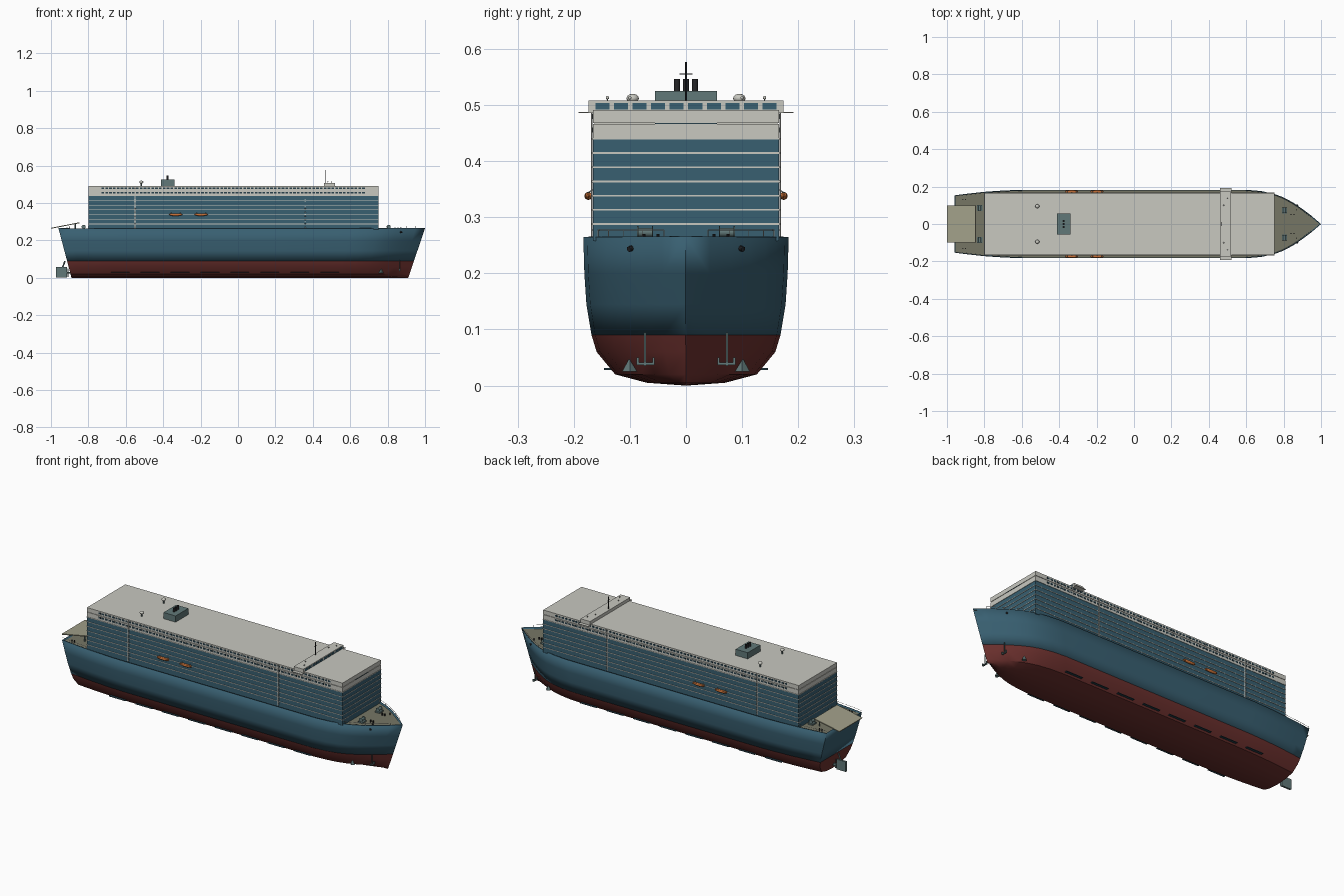
import bpy, bmesh, math
from mathutils import Matrix, Vector

if "Cube" in bpy.data.objects:
    bpy.data.objects.remove(bpy.data.objects["Cube"])


def material(name, rgb):
    m = bpy.data.materials.new(name)
    m.diffuse_color = (*rgb, 1)
    m.use_nodes = True
    m.node_tree.nodes["Principled BSDF"].inputs["Base Color"].default_value = m.diffuse_color
    return m


BLUE = material("hull_blue", (0.04, 0.115, 0.165))
RED = material("bottom_red", (0.15, 0.03, 0.027))
WHITE = material("off_white", (0.58, 0.58, 0.53))
DECK = material("deck_olive", (0.18, 0.18, 0.13))
RAMP = material("ramp_beige", (0.36, 0.35, 0.25))
GREY = material("machinery_grey", (0.12, 0.19, 0.19))
ORANGE = material("boat_orange", (0.6, 0.17, 0.04))
DARK = material("window_dark", (0.02, 0.05, 0.07))
BLACK = material("black", (0.02, 0.02, 0.022))


def finish(name, bm, mat, smooth=False):
    bmesh.ops.recalc_face_normals(bm, faces=bm.faces)
    me = bpy.data.meshes.new(name)
    bm.to_mesh(me)
    bm.free()
    ob = bpy.data.objects.new(name, me)
    bpy.context.collection.objects.link(ob)
    me.materials.append(mat)
    if smooth:
        bpy.ops.object.select_all(action='DESELECT')
        ob.select_set(True)
        bpy.context.view_layer.objects.active = ob
        bpy.ops.object.shade_smooth_by_angle(angle=math.radians(32))
    return ob


def boxes(name, spans, mat):
    """Several boxes in one object, each (x0, x1, y0, y1, z0, z1)."""
    bm = bmesh.new()
    for x0, x1, y0, y1, z0, z1 in spans:
        mt = Matrix.Translation(((x0 + x1) / 2, (y0 + y1) / 2, (z0 + z1) / 2))
        bmesh.ops.create_cube(bm, size=1, matrix=mt @ Matrix.Diagonal((x1 - x0, y1 - y0, z1 - z0, 1)))
    return finish(name, bm, mat)


def both(spans):
    return spans + [(a, b, -d, -c, e, f) for a, b, c, d, e, f in spans]


def rods(name, segs, mat, sides=10):
    """Cylinders between pairs of points, each (p, q, radius)."""
    bm = bmesh.new()
    for p, q, r in segs:
        p, q = Vector(p), Vector(q)
        rot = (q - p).to_track_quat('Z', 'Y').to_matrix().to_4x4()
        bmesh.ops.create_cone(bm, cap_ends=True, segments=sides, radius1=r, radius2=r,
                              depth=(q - p).length, matrix=Matrix.Translation((p + q) / 2) @ rot)
    return finish(name, bm, mat, True)


def balls(name, items, mat):
    bm = bmesh.new()
    for pos, size in items:
        bmesh.ops.create_uvsphere(bm, u_segments=16, v_segments=10, radius=1,
                                  matrix=Matrix.Translation(pos) @ Matrix.Diagonal((*size, 1)))
    return finish(name, bm, mat, True)


# Hull: deck outline (x, half width) and section (height, width factor)
TOP = 0.265
OUTLINE = [(-0.96, .153), (-.9, .161), (-.8, .172), (-.7, .179), (-.6, .183), (-.2, .183), (.2, .183),
           (.6, .183), (.68, .176), (.75, .161), (.8, .142), (.85, .115), (.9, .081), (.95, .043), (1, .0005)]
SECTION = [(0, 0), (.005, .38), (.02, .69), (.06, .87), (.09, .92), (.145, .97), (.2, .99), (TOP, 1)]


def hull_point(st, z, f, side):
    t = (st[0] + .96) / 1.96
    a, b = -.89 - .07 * z / TOP, .91 + .09 * z / TOP
    return (a + (b - a) * t, side * st[1] * f, z)


def loft(name, levels, mat, thick=0):
    bm = bmesh.new()
    for side in (1, -1):
        grid = [[bm.verts.new(hull_point(s, z, f, side)) for z, f in levels] for s in OUTLINE]
        for r, q in zip(grid, grid[1:]):
            for i in range(len(levels) - 1):
                bm.faces.new((r[i], r[i + 1], q[i + 1], q[i]))
    # flat transom
    tr = [[bm.verts.new(hull_point(OUTLINE[0], z, f, s)) for s in (1, -1)] for z, f in levels]
    for r, q in zip(tr, tr[1:]):
        bm.faces.new((r[0], r[1], q[1], q[0]))
    bmesh.ops.remove_doubles(bm, verts=bm.verts, dist=.0012)
    ob = finish(name, bm, mat, True)
    if thick:
        mod = ob.modifiers.new("plate", 'SOLIDIFY')
        mod.thickness = thick
    return ob


loft("hull_bottom", SECTION[:5], RED)
loft("hull_topsides", SECTION[4:], BLUE, .005)
bm = bmesh.new()
rim = [hull_point(s, .257, 1, 1) for s in OUTLINE]
bm.faces.new([bm.verts.new((x, y * .975, z)) for x, y, z in rim] +
             [bm.verts.new((x, -y * .975, z)) for x, y, z in rim[::-1]])
finish("main_deck", bm, DECK)

# Superstructure: blue tiers, pale ledges, two white top tiers
X0, X1, W = -.8, .75, .166
Z = [.258] + [.288 + .0253 * i for i in range(7)]
boxes("cabin_tiers", [(X0, X1, -W, W, a, b) for a, b in zip(Z, Z[1:])], BLUE)
boxes("tier_ledges", [(X0 - .002, X1 + .002, -W - .002, W + .002, z - .0015, z + .0015) for z in Z[1:]], WHITE)
boxes("upper_tiers", [(X0, X1, -W, W, .441, .466), (X0, X1, -W, W, .468, .491),
                      (X0 + .003, X1 - .003, -W + .003, W - .003, .465, .469)], WHITE)
boxes("upper_windows", both([(x, x + .014, W - .002, W + .001, z, z + .009)
                             for z in (.451, .475) for x in [-.73 + .0205 * i for i in range(69)]]), DARK)
boxes("front_slot", [(X1 - .002, X1 + .002, -.055, .055, .466, .468)], DARK)
rods("side_ladders", [((x + d, s * (W + .002), .265), (x + d, s * (W + .002), .49), .001)
                      for x in (-.55, .36) for d in (-.004, .004) for s in (1, -1)] +
     [((x - .004, s * (W + .002), .27 + .01 * i), (x + .004, s * (W + .002), .27 + .01 * i), .0009)
      for x in (-.55, .36) for s in (1, -1) for i in range(22)], WHITE, 6)

# Bridge with windows and wings
boxes("bridge", [(.46, .518, -.174, .174, .486, .508)], WHITE)
boxes("bridge_windows", [(.516, .5195, y - .0125, y + .0125, .492, .504)
                         for y in [-.149 + .0331 * i for i in range(10)]], BLUE)
boxes("bridge_wings", both([(.46, .52, .166, .192, .4855, .4875)]), WHITE)
rods("mast", [((.47, 0, .505), (.47, 0, .577), .0015), ((.47, -.012, .555), (.47, .012, .555), .001)], BLACK, 8)
rods("bridge_lamp_posts", [((.5, s * .14, .507), (.5, s * .14, .513), .0012) for s in (1, -1)], GREY, 8)
balls("bridge_lamps", [((x, s * y, .513), (.003, .003, .003)) for x, y in ((.5, .14), (.48, .1)) for s in (1, -1)], WHITE)

# Funnel house, pipes and radar domes
boxes("funnel_house", [(-.413, -.34, -.055, .055, .49, .525)], GREY)
rods("funnel_pipes", [((-.376, y, .523), (-.376, y, .546), .0055) for y in (-.016, 0, .016)], BLACK, 16)
rods("dome_posts", [((-.517, s * .095, .49), (-.517, s * .095, .506), .004) for s in (1, -1)], GREY)
balls("radar_domes", [((-.517, s * .095, .512), (.011, .011, .008)) for s in (1, -1)], WHITE)

# Lifeboats with davits
BOATS = [(x, s) for x in (-.333, -.197) for s in (1, -1)]
balls("lifeboat_hulls", [((x, s * .174, .338), (.036, .007, .007)) for x, s in BOATS], ORANGE)
boxes("lifeboat_canopies", [(x - .032, x + .032, s * .173 - .006, s * .173 + .006, .336, .3435)
                            for x, s in BOATS], ORANGE)
rods("davits", [((x + d, s * .164, .35), (x + d, s * .176, .343), .001)
                for x, s in BOATS for d in (-.024, .024)], GREY, 6)

# Stern ramp, tilted upward toward the cabin block
ramp = boxes("stern_ramp", [(-.078, .078, -.099, .099, -.0025, .0025)], RAMP)
ramp.location = (-.923, 0, .28)
ramp.rotation_euler.y = -math.radians(11)
rods("ramp_struts", [((-.87, s * .085, .257), (-.87, s * .085, .288), .003) for s in (1, -1)], GREY)

# Mooring winches and bollards, bow and stern
WIN = [(x, s * y) for x, y in ((.805, .073), (-.825, .085)) for s in (1, -1)]
boxes("winch_beds", [(x - .014, x + .014, y - .016, y + .016, .257, .264) for x, y in WIN], GREY)
rods("winch_drums", [((x, y - .014, .273), (x, y + .014, .273), .008) for x, y in WIN] +
     [((x, y + d - .001, .273), (x, y + d + .001, .273), .011) for x, y in WIN for d in (-.013, .013)], GREY, 14)
rods("bollards", [((x, s * y, .257), (x, s * y, .27), .003)
                  for x, y in ((.84, .05), (.855, .05), (.87, .075), (-.9, .13), (-.915, .13)) for s in (1, -1)], BLACK)

# Guard rails at bow and stern
rail = []
for group in (OUTLINE[9:14], OUTLINE[:3]):
    for s in (1, -1):
        pts = [(x, s * (y - .004), .277) for x, y in group]
        rail += [(p, q, .0008) for p, q in zip(pts, pts[1:])]
        rail += [((p[0], p[1], .262), p, .0008) for p in pts]
rods("guard_rails", rail, WHITE, 6)

# Anchors and hawse pipes
boxes("anchors", both([(.863, .867, .0715, .0745, .035, .095), (.861, .869, .056, .088, .037, .041),
                       (.861, .869, .056, .060, .037, .05), (.861, .869, .084, .088, .037, .05)]), GREY)
rods("hawse_pipes", [((.865, s * .09, .247), (.875, s * .102, .243), .005) for s in (1, -1)], BLACK)

# Bow thruster guards, bilge keels, rudder and propeller
bm = bmesh.new()
for s in (1, -1):
    bmesh.ops.create_cone(bm, cap_ends=True, segments=4, radius1=.014, radius2=.002, depth=.022,
                          matrix=Matrix.Translation((.765, s * .1, .036)))
finish("thruster_fins", bm, GREY)
boxes("bilge_keels", both([(x, x + .1, .132, .146, .028, .031) for x in [-.68 + .16 * i for i in range(8)]]), DARK)
boxes("rudder", [(-.972, -.915, -.005, .005, .002, .057)], GREY)
rods("shaft", [((-.87, 0, .028), (-.913, 0, .028), .004), ((-.94, 0, .05), (-.925, 0, .09), .004)], GREY)
bm = bmesh.new()
for i in range(4):
    bmesh.ops.create_cube(bm, size=1, matrix=Matrix.Translation((-.909, 0, .028)) @ Matrix.Rotation(i * math.pi / 2, 4, 'X')
                          @ Matrix.Translation((0, 0, .012)) @ Matrix.Rotation(.6, 4, 'Z') @ Matrix.Diagonal((.002, .01, .022, 1)))
finish("propeller", bm, GREY)
